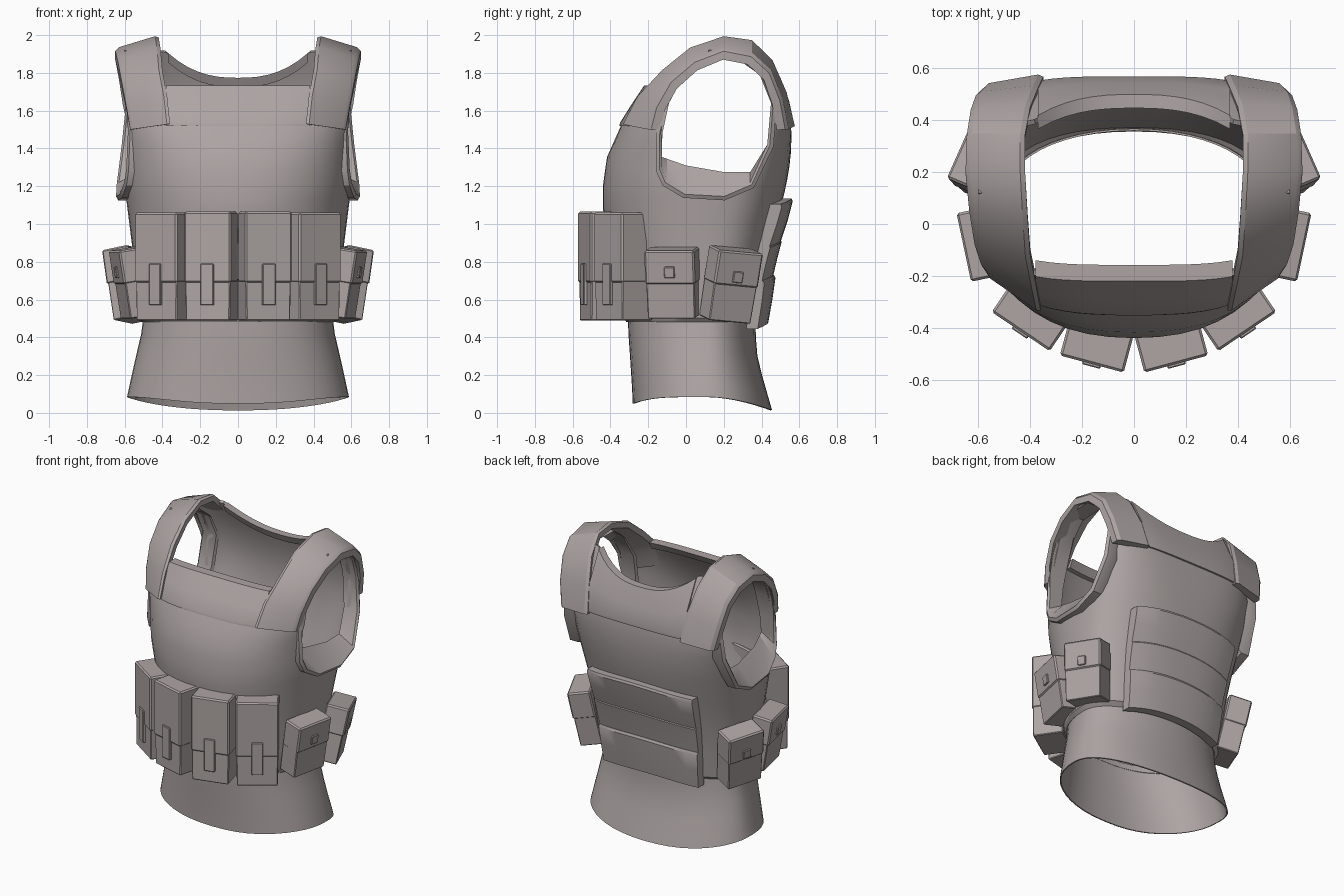
import bpy, bmesh, math
from mathutils import Matrix, Vector

if "Cube" in bpy.data.objects:
    bpy.data.objects.remove(bpy.data.objects["Cube"])

fabric = bpy.data.materials.new("warm grey fabric")
fabric.diffuse_color = (0.42, 0.375, 0.37, 1)
fabric.use_nodes = True
fabric.node_tree.nodes["Principled BSDF"].inputs["Base Color"].default_value = fabric.diffuse_color


def smooth(ob, angle):
    bpy.ops.object.select_all(action='DESELECT')
    ob.select_set(True)
    bpy.context.view_layer.objects.active = ob
    for m in list(ob.modifiers):
        bpy.ops.object.modifier_apply(modifier=m.name)
    bpy.ops.object.shade_smooth_by_angle(angle=math.radians(angle))


def make(name, bm, angle=35):
    bmesh.ops.recalc_face_normals(bm, faces=bm.faces)
    me = bpy.data.meshes.new(name)
    bm.to_mesh(me)
    bm.free()
    me.materials.append(fabric)
    ob = bpy.data.objects.new(name, me)
    bpy.context.collection.objects.link(ob)
    if angle:
        smooth(ob, angle)
    return ob


def loft(rings, wrap=False, caps=False):
    """Skin a list of closed rings; wrap joins last to first."""
    bm = bmesh.new()
    vs = [[bm.verts.new(p) for p in r] for r in rings]
    n = len(vs[0])
    pairs = list(zip(vs, vs[1:])) + ([(vs[-1], vs[0])] if wrap else [])
    for a, b in pairs:
        for i in range(n):
            j = (i + 1) % n
            bm.faces.new((a[i], a[j], b[j], b[i]))
    if caps:
        bm.faces.new(vs[0])
        bm.faces.new(vs[-1])
    return bm


def interp(table, z):
    if z <= table[0][0]:
        return table[0][1:]
    for lo, hi in zip(table, table[1:]):
        if z <= hi[0]:
            f = (z - lo[0]) / (hi[0] - lo[0])
            return [p + (q - p) * f for p, q in zip(lo[1:], hi[1:])]
    return table[-1][1:]


# z, half width, front y, back y, front squareness, back squareness
VEST = [(0.48, 0.508, -0.315, 0.372, 2.3, 2.1), (0.50, 0.53, -0.33, 0.39, 2.2, 2.3),
        (0.80, 0.55, -0.39, 0.43, 2.2, 2.4),
        (1.08, 0.585, -0.44, 0.50, 2.2, 2.6), (1.20, 0.60, -0.44, 0.53, 2.3, 2.8),
        (1.35, 0.61, -0.42, 0.555, 2.4, 3.2), (1.53, 0.62, -0.34, 0.56, 2.9, 3.8),
        (1.73, 0.61, -0.215, 0.515, 3.6, 4), (1.93, 0.60, -0.10, 0.41, 4, 4)]
WAIST = [(0.0, 0.605, -0.28, 0.46, 2.3, 2.2), (0.12, 0.58, -0.285, 0.425, 2.3, 2.2),
         (0.28, 0.545, -0.295, 0.38, 2.3, 2.1), (0.42, 0.512, -0.305, 0.368, 2.3, 2.05),
         (0.56, 0.495, -0.31, 0.368, 2.3, 2.05)]
CY = 0.12


def surf_y(table, x, z, sign):
    """Depth of the front (-1) or back (+1) surface."""
    a, yf, yb, nf, nb = interp(table, z)
    n, d = (nf, yf - CY) if sign < 0 else (nb, yb - CY)
    return CY + d * max(0, 1 - abs(x / a) ** n) ** (1 / n)


def section(table, t, z):
    c, s = math.cos(t), math.sin(t)
    x = interp(table, z)[0] * math.copysign(abs(c) ** 0.9, c)
    return x, surf_y(table, x, z, 1 if s > 0 else -1), z


def shell(name, table, spans, low, high, thick):
    rings = []
    for s in spans:
        ring = []
        for k in range(48):
            t = 2 * math.pi * k / 48
            x, y, _ = section(table, t, 1.8 if high(0, -1) > 1 else 0.1)
            z0, z1 = low(x, y), high(x, y)
            ring.append(section(table, t, z0 + (z1 - z0) * s))
        rings.append(ring)
    ob = make(name, loft(rings), 0)
    m = ob.modifiers.new("thickness", 'SOLIDIFY')
    m.thickness, m.offset = thick, -1
    return ob


# Flared waist with a wavy hem
def hem(x, y):
    return 0.085 - 0.078 * max(0, (y - 0.1) / 0.35) ** 2 - 0.035 * max(0, (0.1 - y) / 0.38) ** 4


smooth(shell("waist", WAIST, [0, 0.15, 0.35, 0.55, 0.75, 1], hem, lambda x, y: 0.53, 0.008), 35)


# Vest body with a straight front neckline and a scooped back neckline
def neckline(x, y):
    return 1.73 if y < CY else min(1.92, 1.77 + 0.18 * (abs(x) / 0.42) ** 2.5)


body = shell("vest_body", VEST, [0, .017, .13, .26, .37, .48, .53, .58, .64, .70, .77, .84, .92, 1],
             lambda x, y: 0.48, neckline, 0.02)

# Arm holes cut through both sides
HOLE = [(-.13, 1.3), (-.125, 1.48), (-.09, 1.64), (-.01, 1.79), (.09, 1.87), (.27, 1.875),
        (.39, 1.79), (.45, 1.64), (.43, 1.42), (.34, 1.22), (.2, 1.16), (0, 1.17), (-.1, 1.23)]
cutter = make("arm_hole_cutter", loft([[(x, y, z) for y, z in HOLE] for x in (-1, 1)], caps=True))
cutter.hide_render = True
cut = body.modifiers.new("arm_holes", 'BOOLEAN')
cut.object, cut.solver = cutter, 'EXACT'
smooth(body, 35)
bpy.data.objects.remove(cutter)


# Raised yoke across chest and upper back, folded over the neckline
def yoke(name, sign, half, low, depth, drop):
    rings = []
    for i in range(15):
        x = half * (i - 7) / 7
        z = neckline(x, sign) + .004
        pts = []
        for h, off in ((low, -.005), (low, .008), (low + .015, .013), ((low + z) / 2, .013),
                       (z, .008), (z, -depth), (z - drop, -depth), (z - drop, -.005)):
            pts.append((x, surf_y(VEST, x, h, sign) + sign * off, h))
        rings.append(pts)
    make(name, loft(rings, caps=True), 30)


yoke("chest_yoke", -1, .38, 1.52, .055, .05)
yoke("upper_back_yoke", 1, .37, 1.53, .045, .05)

# Shoulder straps: inner edge xyz, outer edge xyz
STRAP = [(.36, -.345, 1.53, .57, -.20, 1.50), (.375, -.265, 1.68, .59, -.17, 1.62),
         (.40, -.13, 1.82, .615, -.09, 1.76), (.41, .02, 1.94, .635, .04, 1.87),
         (.42, .20, 2.0, .65, .20, 1.93), (.42, .35, 1.98, .645, .35, 1.90),
         (.40, .46, 1.87, .63, .45, 1.81), (.37, .535, 1.70, .61, .51, 1.66),
         (.35, .58, 1.52, .58, .54, 1.50)]
RIM_X = [(-.2, .555), (-.1, .59), (0, .615), (.15, .635), (.35, .63), (.5, .60)]
MID = Vector((0, 0.17, 1.5))
for side, tag in ((1, "right"), (-1, "left")):
    flip = Matrix.Scale(side, 4, (1, 0, 0))
    rings = []
    for r in STRAP:
        a, b = Vector(r[:3]), Vector(r[3:])
        d = MID - (a + b) / 2
        d.x = 0
        d = d.normalized()
        e = (b - a).normalized()
        ring = [a + d * .05, a + d * .012, a + e * .02, b - e * .02, b + d * .015, b + d * .06]
        rings.append([flip @ p for p in ring])
    make(tag + "_shoulder_strap", loft(rings, caps=True), 30)

    # Raised arm hole binding with an inward lip
    rings = []
    for y, z in HOLE:
        out = Vector((0, y, z)) - Vector((0, 0.16, 1.5))
        out = out.normalized() * (0.035 if z < 1.7 else 0.02)
        x = interp(RIM_X, y)[0]
        if z > 1.6:
            x -= 0.03
        elif 1.35 < z:
            x -= 0.01
        lip_z = max(z, 1.275 + max(0, 0.1 - y) * 0.35)
        p = Vector((x, y, z))
        ring = [p + out + Vector((-.06, 0, 0)), p + out, p + out * .4 + Vector((.012, 0, 0)),
                p, Vector((x - 0.10, y, lip_z)), Vector((x - 0.11, y, lip_z - 0.01)) + out * .5]
        rings.append([flip @ q for q in ring])
    make(tag + "_arm_hole_binding", loft(rings, wrap=True), 30)


# Back panel: three overlapping padded bands that follow the body
for name, z0, z1, o0, o1 in (("lower", .475, .73, .045, .055), ("middle", .71, .92, .04, .05),
                             ("upper", .91, 1.135, .045, .055)):
    rings = []
    for i in range(11):
        u = -1 + i / 5
        ring = []
        for z, off in ((z0, -.015), (z0, o0), ((z0 + z1) / 2, (o0 + o1) / 2 + .004),
                       (z1 - .015, o1), (z1, o1 - .01), (z1, -.015)):
            x = u * (0.36 + 0.06 * (z - 0.48))
            ring.append((x, surf_y(VEST, x, max(z, .5), 1) + off, z - 0.03 * u * u))
        rings.append(ring)
    make("back_panel_" + name + "_band", loft(rings, caps=True))


# Pouches: base, overlapping flap and a fastener, facing local -y
def box(name, mat, x, y0, y1, z0, z1, bevel, taper=1.0):
    bm = bmesh.new()
    bmesh.ops.create_cube(bm, size=1)
    for v in bm.verts:
        k = taper if v.co.z < 0 else 1
        v.co = Vector((v.co.x * 2 * x * k, y0 if v.co.y < 0 else y1, z0 if v.co.z < 0 else z1))
    bmesh.ops.bevel(bm, geom=list(bm.edges), offset=bevel, segments=1, affect='EDGES')
    bmesh.ops.transform(bm, matrix=mat, verts=bm.verts)
    make(name, bm, 20)


def pouch(name, x, y, turn, tilt, roll, w, d, z0, zs, z1, clip):
    zc = (z0 + z1) / 2
    for s, tag in ((1, "right_"), (-1, "left_")):
        mat = (Matrix.Translation((s * x, y, zc)) @ Matrix.Rotation(math.radians(s * turn), 4, 'Z')
               @ Matrix.Rotation(math.radians(tilt), 4, 'X')
               @ Matrix.Rotation(math.radians(s * roll), 4, 'Y') @ Matrix.Translation((0, 0, -zc)))
        n = tag + name
        box(n + "_base", mat, w / 2 - .004, .008, d + (0 if tilt else .035), z0, zs + .02, .005, 0.97)
        box(n + "_flap", mat, w / 2, 0, d, zs, z1, .009)
        cx, c0, c1, out = clip
        box(n + "_fastener", mat, cx, -out, .03, c0, c1, .004)


front_clip = (.036, .57, .79, .01)
pouch("inner_front_pouch", .163, -.54, 15, 0, 0, .255, .15, .49, .69, 1.065, front_clip)
pouch("outer_front_pouch", .437, -.415, 34, 0, 0, .27, .165, .49, .69, 1.06, front_clip)
pouch("front_side_pouch", .63, -.085, 78, 9, 0, .27, .14, .495, .68, .86, (.028, .715, .775, .01))
pouch("rear_side_pouch", .645, .265, 113, 11, 5, .255, .15, .475, .67, .855, (.028, .69, .75, .01))
